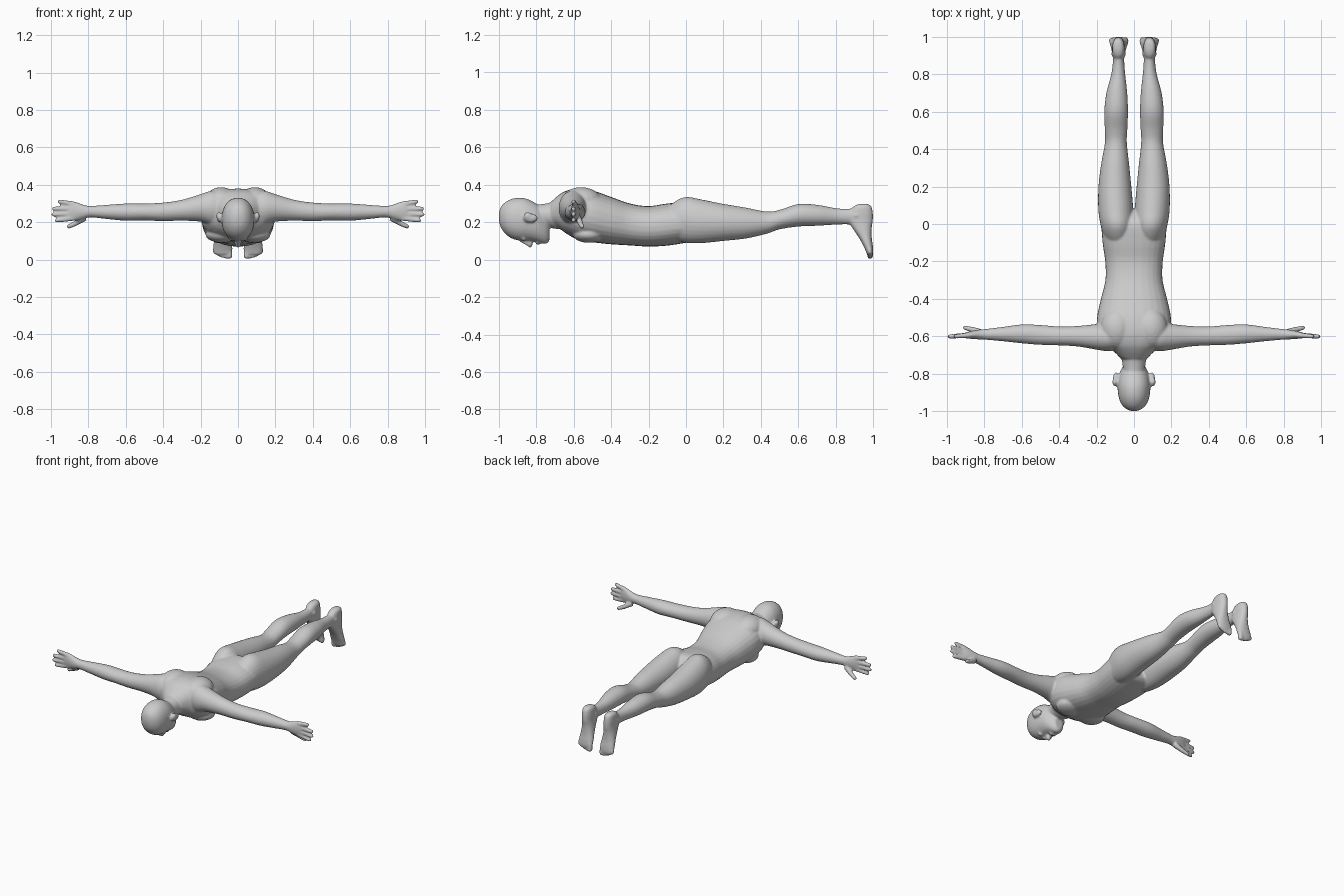
import bpy, bmesh, math
from mathutils import Vector

bm = bmesh.new()


def skin(rings):
    """Close a stack of point rings into a capped tube."""
    vs = [[bm.verts.new(p) for p in r] for r in rings]
    n = len(vs[0])
    for a, b in zip(vs, vs[1:]):
        for i in range(n):
            bm.faces.new((a[i], a[(i + 1) % n], b[(i + 1) % n], b[i]))
    bm.faces.new(vs[0][::-1])
    bm.faces.new(vs[-1])


def spline(p0, p1, p2, p3, t):
    return 0.5 * (2 * p1 + (p2 - p0) * t + (2 * p0 - 5 * p1 + 4 * p2 - p3) * t * t
                  + (3 * p1 - p0 - 3 * p2 + p3) * t ** 3)


def loft(axis, secs, side=1, power=2.0, n=28, steps=4):
    """Sections are (position on axis, min, max, min, max of the other two axes)."""
    rows = []
    for i in range(len(secs) - 1):
        q = [secs[max(0, min(len(secs) - 1, i + k))] for k in (-1, 0, 1, 2)]
        for s in range(steps):
            rows.append([spline(*v, s / steps) for v in zip(*q)])
    rows.append(secs[-1])
    rings = []
    for t, a0, a1, b0, b1 in rows:
        ring = []
        for k in range(n):
            c, s = math.cos(2 * math.pi * k / n), math.sin(2 * math.pi * k / n)
            c = math.copysign(abs(c) ** (2 / power), c)
            s = math.copysign(abs(s) ** (2 / power), s)
            p = [(a0 + a1) / 2 + c * (a1 - a0) / 2, (b0 + b1) / 2 + s * (b1 - b0) / 2]
            p.insert("xyz".index(axis), t)
            ring.append((p[0] * side, p[1], p[2]))
        rings.append(ring)
    skin(rings)


def centred(secs):
    return [(y, -w, w, z0, z1) for y, w, z0, z1 in secs]


def digit(a, b, r0, r1, side):
    """Rounded finger or toe from a to b."""
    a, b = Vector(a), Vector(b)
    d = (b - a).normalized()
    u = d.orthogonal().normalized()
    v = d.cross(u)
    length = (b - a).length
    stops = [(0, r0), ((length - r1) * .5, (r0 + r1) / 2)]
    stops += [(length - r1 + r1 * math.sin(x), r1 * math.cos(x)) for x in (0, .5, 1, 1.4)]
    rings = []
    for t, r in stops:
        pts = [a + d * t + (u * math.cos(k * .6283) + v * math.sin(k * .6283)) * r for k in range(10)]
        rings.append([(p.x * side, p.y, p.z) for p in pts])
    skin(rings)


def blob(c, r):
    res = bmesh.ops.create_uvsphere(bm, u_segments=20, v_segments=12, radius=1)
    for v in res["verts"]:
        v.co = Vector([c[i] + v.co[i] * r[i] for i in range(3)])


# torso
loft("y", centred([(-.72, .07, .19, .31), (-.68, .11, .17, .345), (-.64, .165, .14, .368),
                   (-.58, .195, .108, .38), (-.5, .198, .093, .37), (-.4, .177, .082, .335),
                   (-.3, .153, .076, .30), (-.2, .154, .07, .286), (-.1, .168, .075, .30),
                   (0, .172, .09, .305), (.05, .14, .10, .27), (.075, .07, .12, .23)]), power=2.3)
# neck
loft("y", centred([(-.84, .052, .19, .29), (-.76, .06, .178, .298), (-.7, .072, .165, .312),
                   (-.64, .1, .16, .34)]))
# head
loft("y", centred([(-1, .012, .215, .245), (-.99, .04, .175, .28), (-.965, .066, .138, .307),
                   (-.93, .081, .113, .325), (-.89, .087, .102, .331), (-.85, .087, .101, .325),
                   (-.8, .078, .094, .30), (-.77, .065, .086, .275), (-.745, .048, .085, .25),
                   (-.73, .028, .1, .21)]), power=2.15)
# nose and lips
loft("y", centred([(-.885, .007, .092, .12), (-.85, .012, .074, .12), (-.832, .019, .063, .12),
                   (-.82, .013, .075, .12)]))
blob((0, -.797, .09), (.026, .006, .010))
blob((0, -.785, .089), (.023, .006, .010))

leg = [(-.12, .04, .13, .14, .26), (-.06, .012, .163, .105, .31), (0, .003, .18, .09, .335),
       (.08, .004, .191, .088, .322), (.2, .014, .19, .10, .298), (.32, .026, .176, .113, .278),
       (.43, .038, .156, .138, .257), (.5, .036, .156, .162, .266), (.6, .032, .159, .177, .297),
       (.7, .036, .148, .181, .293), (.8, .047, .122, .187, .275), (.87, .052, .113, .188, .272),
       (.93, .053, .113, .18, .28), (.96, .058, .108, .2, .27)]
foot = [(.298, .07, .1, .93, .97), (.285, .055, .113, .895, .99), (.25, .049, .117, .87, .998),
        (.21, .048, .117, .865, .998), (.17, .044, .12, .888, .992), (.12, .037, .126, .922, .992),
        (.075, .03, .132, .947, .998), (.045, .032, .131, .96, 1.0), (.03, .038, .124, .965, .998)]
arm = [(.08, -.67, -.54, .19, .36), (.14, -.68, -.53, .185, .368), (.2, -.672, -.535, .203, .35),
       (.3, -.655, -.545, .208, .32), (.4, -.649, -.548, .206, .305), (.5, -.646, -.54, .209, .3),
       (.6, -.638, -.537, .208, .3), (.7, -.627, -.55, .217, .293), (.79, -.619, -.561, .226, .287),
       (.83, -.617, -.565, .217, .295), (.87, -.614, -.572, .208, .31), (.9, -.611, -.58, .208, .311),
       (.912, -.604, -.588, .22, .3)]
# fingers: base z, tip x, tip z
fingers = [(.222, .98, .208), (.247, .998, .24), (.272, .996, .272), (.297, .965, .312)]

for s in (1, -1):
    loft("y", leg, s)
    loft("z", foot, s, 2.3)
    loft("x", arm, s)
    for bz, tx, tz in fingers:
        digit((.88, -.594, bz), (tx, -.602, tz), .0155, .012, s)
    # thumb
    digit((.82, -.58, .225), (.875, -.56, .19), .02, .015, s)
    digit((.862, -.565, .197), (.915, -.552, .172), .0155, .012, s)
    # toes
    for i in range(5):
        x, r = .046 + i * .019, .0165 if i == 0 else .0125
        digit((x, .98, .06), (x, .985, .003 + i * i * .0016), r, r, s)
    # shoulder blades, chest, ears, eyelids, ankles
    blob((s * .09, -.56, .31), (.09, .11, .077))
    blob((s * .085, -.52, .135), (.09, .085, .045))
    blob((s * .096, -.83, .222), (.017, .038, .024))
    blob((s * .102, -.845, .232), (.014, .022, .022))
    blob((s * .034, -.868, .112), (.019, .011, .012))
    blob((s * .082, .91, .235), (.04, .025, .025))

bmesh.ops.recalc_face_normals(bm, faces=bm.faces)
mesh = bpy.data.meshes.new("body")
bm.to_mesh(mesh)
bm.free()
body = bpy.data.objects.new("body", mesh)
bpy.context.collection.objects.link(body)

# fuse the parts into one smooth skin
rem = body.modifiers.new("fuse", "REMESH")
rem.mode = "VOXEL"
rem.voxel_size = .006
rem.use_smooth_shade = True
smooth = body.modifiers.new("soften", "SMOOTH")
smooth.factor = .5
smooth.iterations = 6
